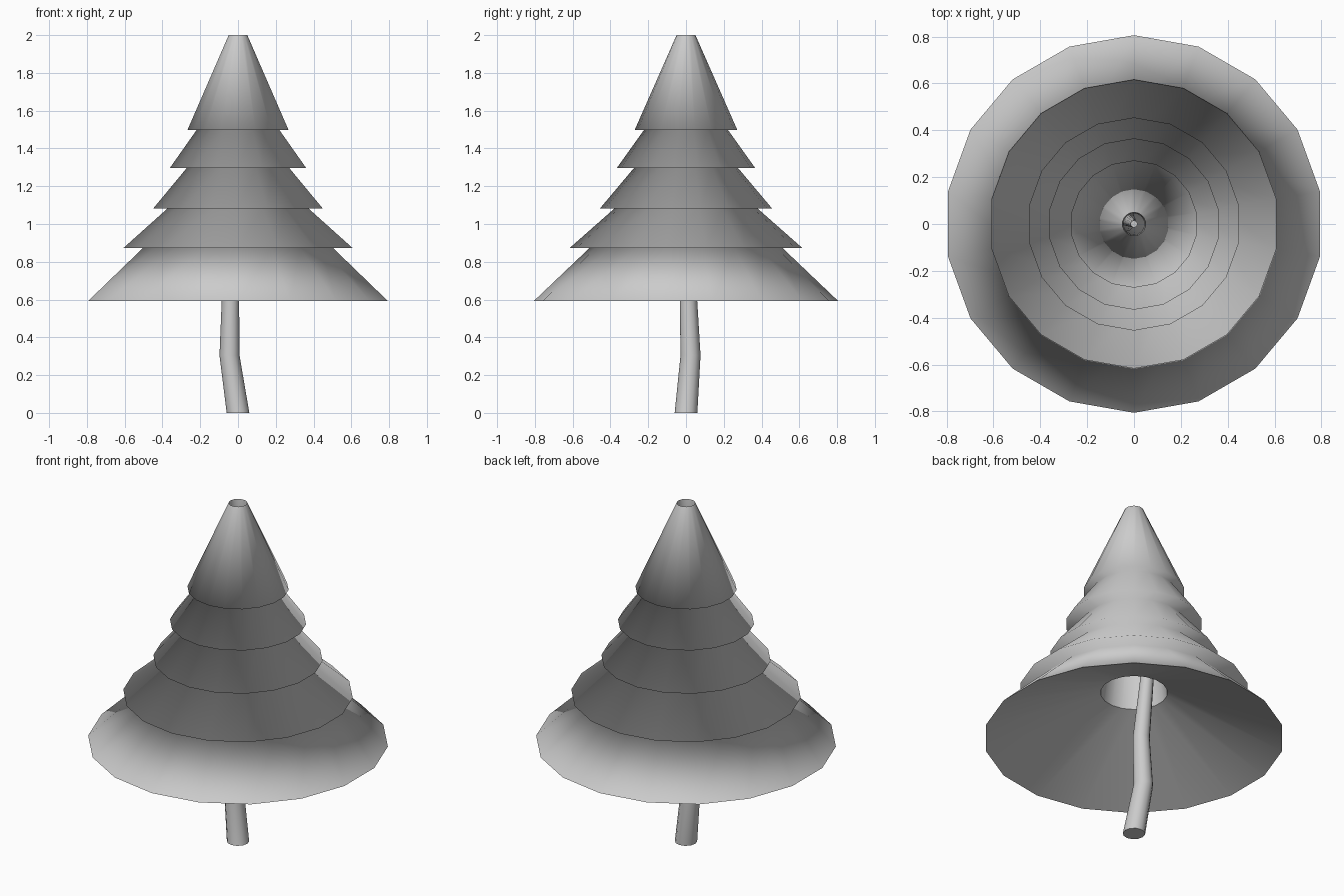
import bpy, bmesh, math

if "Cube" in bpy.data.objects:
    bpy.data.objects.remove(bpy.data.objects["Cube"])


def rings_object(name, rings, sides, loop=False, caps=False, sharp=()):
    """Skin a stack of horizontal rings (x, y, z, radius); 'sharp' lists hard-edged rings."""
    bm = bmesh.new()
    loops = []
    for x, y, z, r in rings:
        angles = [math.pi / 2 + math.tau * i / sides for i in range(sides)]
        loops.append([bm.verts.new((x + r * math.cos(a), y + r * math.sin(a), z)) for a in angles])
    pairs = list(zip(loops, loops[1:]))
    if loop:
        pairs.append((loops[-1], loops[0]))
    for lo, hi in pairs:
        for i in range(sides):
            j = (i + 1) % sides
            bm.faces.new((lo[i], lo[j], hi[j], hi[i])).smooth = True
    if caps:
        bm.faces.new(loops[0])
        bm.faces.new(loops[-1])
    for k in sharp:
        for i in range(sides):
            bm.edges.get((loops[k][i], loops[k][(i + 1) % sides])).smooth = False
    bmesh.ops.recalc_face_normals(bm, faces=bm.faces)
    mesh = bpy.data.meshes.new(name)
    bm.to_mesh(mesh)
    bm.free()
    obj = bpy.data.objects.new(name, mesh)
    bpy.context.collection.objects.link(obj)
    return obj


# Foliage: five stacked skirts (rim z, rim radius, radius at the top of the skirt)
tiers = [
    (0.592, 0.806, 0.512),
    (0.872, 0.617, 0.378),
    (1.083, 0.455, 0.275),
    (1.297, 0.366, 0.223),
    (1.497, 0.272, 0.05),
]
tops = [t[0] for t in tiers[1:]] + [2.0]
profile = [(0.872, 0.18)]  # inner edge of the hollow underside
for (z, rim, neck), top in zip(tiers, tops):
    profile += [(z, rim), (top, neck)]
profile.append((1.93, 0.045))  # narrow hollow around the trunk
# Shading flows over the skirts; only the hollow, lowest rim and tip are hard
rings_object("foliage", [(0, 0, z, r) for z, r in profile], 18, loop=True, sharp=(0, 1, 10))

# Trunk: bent, tapering, running up inside the foliage
trunk = [
    (0, 0, 0, 0.06),
    (-0.045, 0.024, 0.305, 0.053),
    (-0.040, 0.013, 0.60, 0.046),
    (-0.060, 0.035, 0.95, 0.037),
    (0, 0, 1.92, 0.015),
]
rings_object("trunk", trunk, 12, caps=True, sharp=(0, 4))
